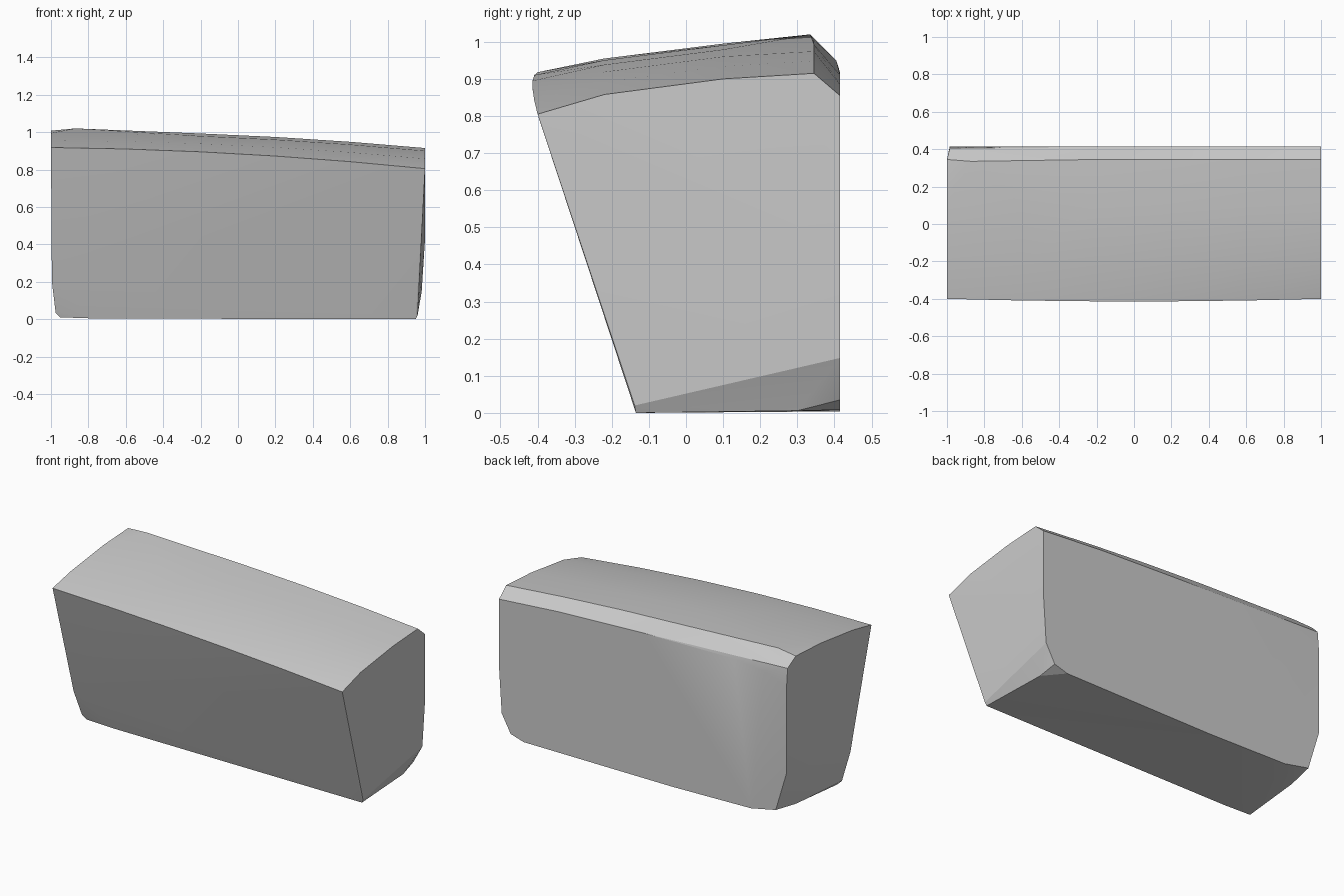
import bpy, bmesh

if "Cube" in bpy.data.objects:
    bpy.data.objects.remove(bpy.data.objects["Cube"])

# Outline of the flat back face (x, z) at y = 0.415
back = [(1, .855), (1, .43), (.982, .148), (.92, .035), (.83, .008), (-.2, .004),
        (-.74, .015), (-.91, .05), (-.985, .3), (-.985, .84), (-.83, .895),
        (-.62, .918), (0, .91), (.6, .885)]
points = [(x, .415, z) for x, z in back]

# Slanted front face: rounded bottom edge and corners
points += [(-.95, -.135, .01), (-.975, -.145, .035), (-.995, -.2, .2),
           (-.77, -.135, .004), (.95, -.135, 0), (.96, -.138, .02),
           (.93, .3, .006), (-.93, .25, .03)]

# Crowned top: (y, height at right end, height at left end)
rows = [(-.4, .805, .918), (-.22, .858, .955), (.1, .9, .995), (.345, .915, 1.008)]
for y, right, left in rows:
    for x in (-1, -.6, -.2, .2, .6, 1):
        t = (x + 1) / 2
        bulge = 1 - x * x
        z = left + (right - left) * t + .023 * bulge
        points.append((x, y - (.014 * bulge if y < -.3 else 0), z))
points += [(-.87, .335, 1.02), (-.985, .405, .95)]

# Body: convex shell around the outlines
bm = bmesh.new()
for p in points:
    bm.verts.new(p)
res = bmesh.ops.convex_hull(bm, input=bm.verts[:])
loose = [v for v in bm.verts if not v.link_faces]
bmesh.ops.delete(bm, geom=loose, context='VERTS')
bmesh.ops.recalc_face_normals(bm, faces=bm.faces[:])
mesh = bpy.data.meshes.new("tapered_block")
bm.to_mesh(mesh)
bm.free()
body = bpy.data.objects.new("tapered_block", mesh)
bpy.context.collection.objects.link(body)
bpy.context.view_layer.objects.active = body
body.select_set(True)
bpy.ops.object.shade_smooth_by_angle(angle=.3)
